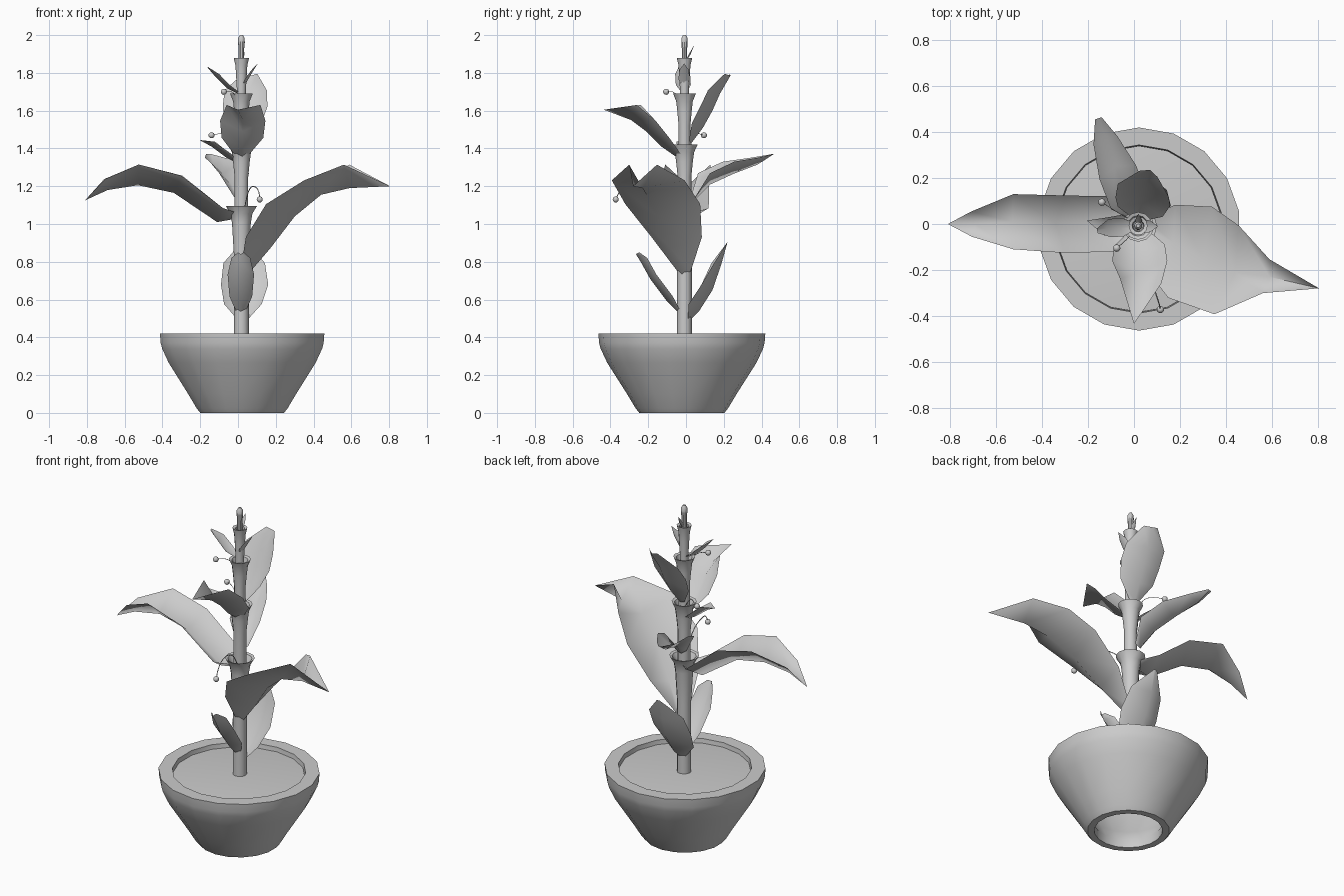
import bpy, bmesh, math
from mathutils import Vector

SX, SY = 0.018, -0.008   # stem axis


def add_mesh(name, verts, faces, angle=35):
    me = bpy.data.meshes.new(name)
    me.from_pydata([tuple(v) for v in verts], [], faces)
    bm = bmesh.new()
    bm.from_mesh(me)
    bmesh.ops.remove_doubles(bm, verts=bm.verts, dist=0.0005)
    bm.to_mesh(me)
    bm.free()
    ob = bpy.data.objects.new(name, me)
    bpy.context.collection.objects.link(ob)
    bpy.ops.object.select_all(action='DESELECT')
    ob.select_set(True)
    bpy.context.view_layer.objects.active = ob
    bpy.ops.object.shade_smooth_by_angle(angle=math.radians(angle))
    return ob


def lathe(name, profile, n, cx, cy, start=0.0, cap_last=False):
    verts, faces = [], []
    for r, z in profile:
        for i in range(n):
            a = start + 2 * math.pi * i / n
            verts.append((cx + r * math.cos(a), cy + r * math.sin(a), z))
    for k in range(len(profile) - 1):
        for i in range(n):
            j = (i + 1) % n
            faces.append((k * n + i, k * n + j, (k + 1) * n + j, (k + 1) * n + i))
    if cap_last:
        b = (len(profile) - 1) * n
        faces.append(tuple(range(b, b + n)))
    return add_mesh(name, verts, faces)


def leaf(name, rows):
    """rows along the midrib: x, y, z, half width, edge lift"""
    P = [Vector(r[:3]) for r in rows]
    verts, faces = [], []
    for i, r in enumerate(rows):
        t = (P[min(i + 1, len(P) - 1)] - P[max(i - 1, 0)]).normalized()
        side = t.cross(Vector((0, 0, 1))).normalized()
        up = side.cross(t)
        verts += [P[i] - side * r[3] + up * r[4], P[i], P[i] + side * r[3] + up * r[4]]
    for i in range(len(rows) - 1):
        for c in (0, 1):
            a = 3 * i + c
            faces.append((a, a + 1, a + 4, a + 3))
    add_mesh(name, verts, faces, 100)


def stalk_with_berry(name, pts, thick):
    cu = bpy.data.curves.new(name + "_stalk", 'CURVE')
    cu.dimensions = '3D'
    cu.bevel_depth = thick
    cu.bevel_resolution = 1
    cu.resolution_u = 4
    sp = cu.splines.new('BEZIER')
    sp.bezier_points.add(len(pts) - 1)
    for b, p in zip(sp.bezier_points, pts):
        b.co = p
        b.handle_left_type = b.handle_right_type = 'AUTO'
    bpy.context.collection.objects.link(bpy.data.objects.new(name + "_stalk", cu))
    bpy.ops.mesh.primitive_uv_sphere_add(segments=12, ring_count=8, radius=0.016, location=pts[-1])
    bpy.context.object.name = name
    bpy.ops.object.shade_smooth()


# thick-walled pot with an open base, and soil
lathe("pot", [(0.187, 0.0), (0.225, 0.0), (0.245, 0.025), (0.29, 0.10), (0.395, 0.265), (0.43, 0.34),
              (0.438, 0.37), (0.442, 0.42), (0.366, 0.42), (0.361, 0.36), (0.33, 0.285), (0.225, 0.12),
              (0.187, 0.05), (0.187, 0.0)],
      18, 0.022, -0.022, math.pi / 2)
lathe("soil", [(0.362, 0.394), (0.355, 0.395)], 18, 0.022, -0.022, math.pi / 2, cap_last=True)

# stem: nested segments, each flaring open at the top
for k, (z0, z1, r, rf) in enumerate([(0.38, 1.095, 0.039, 0.082), (1.0, 1.42, 0.036, 0.069),
                                     (1.34, 1.69, 0.031, 0.06), (1.62, 1.88, 0.024, 0.041)]):
    f = rf - r
    lathe(f"stem_segment_{k + 1}",
          [(r, z0), (r, z1 - 0.27 if k == 0 else z1 - 0.17), (r + f * 0.25, z1 - 0.09),
           (r + f * 0.45, z1 - 0.04), (rf, z1), (rf - 0.015, z1 - 0.005), (r * 0.9, z1 - 0.06)],
          12, SX, SY, cap_last=True)
lathe("stem_tip", [(0.014, 1.8), (0.015, 1.93), (0.018, 1.96), (0.017, 1.985), (0.008, 2.0)],
      10, SX, SY, cap_last=True)

# leaves
leaf("large_right_leaf", [(0.05, -0.02, 0.73, 0.04, 0.03), (0.17, -0.08, 0.87, 0.15, 0.09),
                          (0.30, -0.15, 1.04, 0.22, 0.09), (0.44, -0.21, 1.155, 0.20, 0.085),
                          (0.59, -0.23, 1.19, 0.075, 0.125), (0.805, -0.28, 1.20, 0, 0)])
leaf("large_left_leaf", [(0.0, 0.0, 1.03, 0.04, 0.03), (-0.11, 0.0, 1.01, 0.12, 0.08),
                         (-0.34, 0.0, 1.165, 0.125, 0.10), (-0.53, 0.01, 1.205, 0.12, 0.11),
                         (-0.69, 0.0, 1.18, 0.055, 0.06), (-0.81, 0, 1.125, 0, 0)])
leaf("low_front_leaf", [(0.015, -0.03, 0.52, 0.02, 0.01), (0.015, -0.10, 0.59, 0.06, 0.04),
                        (0.015, -0.19, 0.71, 0.07, 0.04), (0.015, -0.24, 0.80, 0.05, 0.04),
                        (0.015, -0.265, 0.84, 0.015, 0.02)])
leaf("low_back_leaf", [(0.025, 0.02, 0.49, 0.03, 0.01), (0.03, 0.07, 0.54, 0.10, 0.06),
                       (0.035, 0.14, 0.65, 0.125, 0.065), (0.03, 0.185, 0.78, 0.11, 0.045),
                       (0.03, 0.22, 0.905, 0.01, 0)])
leaf("middle_back_leaf", [(0.0, 0.05, 1.13, 0.03, 0.02), (-0.035, 0.13, 1.21, 0.085, 0.07),
                          (-0.08, 0.25, 1.265, 0.085, 0.07), (-0.13, 0.38, 1.315, 0.055, 0.04),
                          (-0.155, 0.46, 1.37, 0.015, 0)])
leaf("upper_front_leaf", [(0.02, -0.03, 1.34, 0.03, 0.02), (0.025, -0.13, 1.41, 0.11, 0.06),
                          (0.025, -0.21, 1.49, 0.12, 0.075), (0.025, -0.29, 1.55, 0.09, 0.09),
                          (0.0, -0.435, 1.605, 0, 0)])
leaf("upper_back_leaf", [(0.02, 0.03, 1.43, 0.03, 0.01), (0.035, 0.09, 1.51, 0.10, 0.045),
                         (0.045, 0.14, 1.60, 0.12, 0.05), (0.05, 0.18, 1.69, 0.115, 0.04),
                         (0.07, 0.235, 1.785, 0.04, 0.02)])
leaf("small_left_leaf", [(0.0, 0.0, 1.32, 0.015, 0.01), (-0.06, 0.0, 1.35, 0.04, 0.03),
                         (-0.14, -0.01, 1.41, 0.04, 0.03), (-0.205, 0.015, 1.445, 0, 0)])
leaf("top_left_leaf", [(0.0, -0.01, 1.69, 0.015, 0.01), (-0.06, -0.015, 1.72, 0.04, 0.02),
                       (-0.12, -0.02, 1.78, 0.04, 0.02), (-0.16, -0.03, 1.83, 0.01, 0)])
leaf("top_right_leaf", [(0.025, -0.01, 1.71, 0.01, 0.01), (0.05, -0.01, 1.76, 0.03, 0.015),
                        (0.08, -0.01, 1.81, 0.025, 0.01), (0.105, -0.01, 1.85, 0, 0)])
leaf("tip_leaf", [(0.02, 0.0, 1.86, 0.008, 0.005), (0.02, 0.025, 1.90, 0.015, 0.008),
                  (0.02, 0.045, 1.95, 0, 0)])

# berries on thin arching stalks
stalk_with_berry("low_berry", [(0.03, -0.04, 1.06), (0.055, -0.14, 1.17), (0.085, -0.27, 1.198),
                               (0.11, -0.35, 1.17), (0.115, -0.372, 1.13)], 0.0025)
stalk_with_berry("middle_berry", [(0.0, 0.01, 1.40), (-0.07, 0.05, 1.475), (-0.14, 0.095, 1.47)], 0.0015)
stalk_with_berry("high_berry", [(0.0, -0.03, 1.66), (-0.035, -0.07, 1.70), (-0.075, -0.105, 1.70)], 0.0015)
